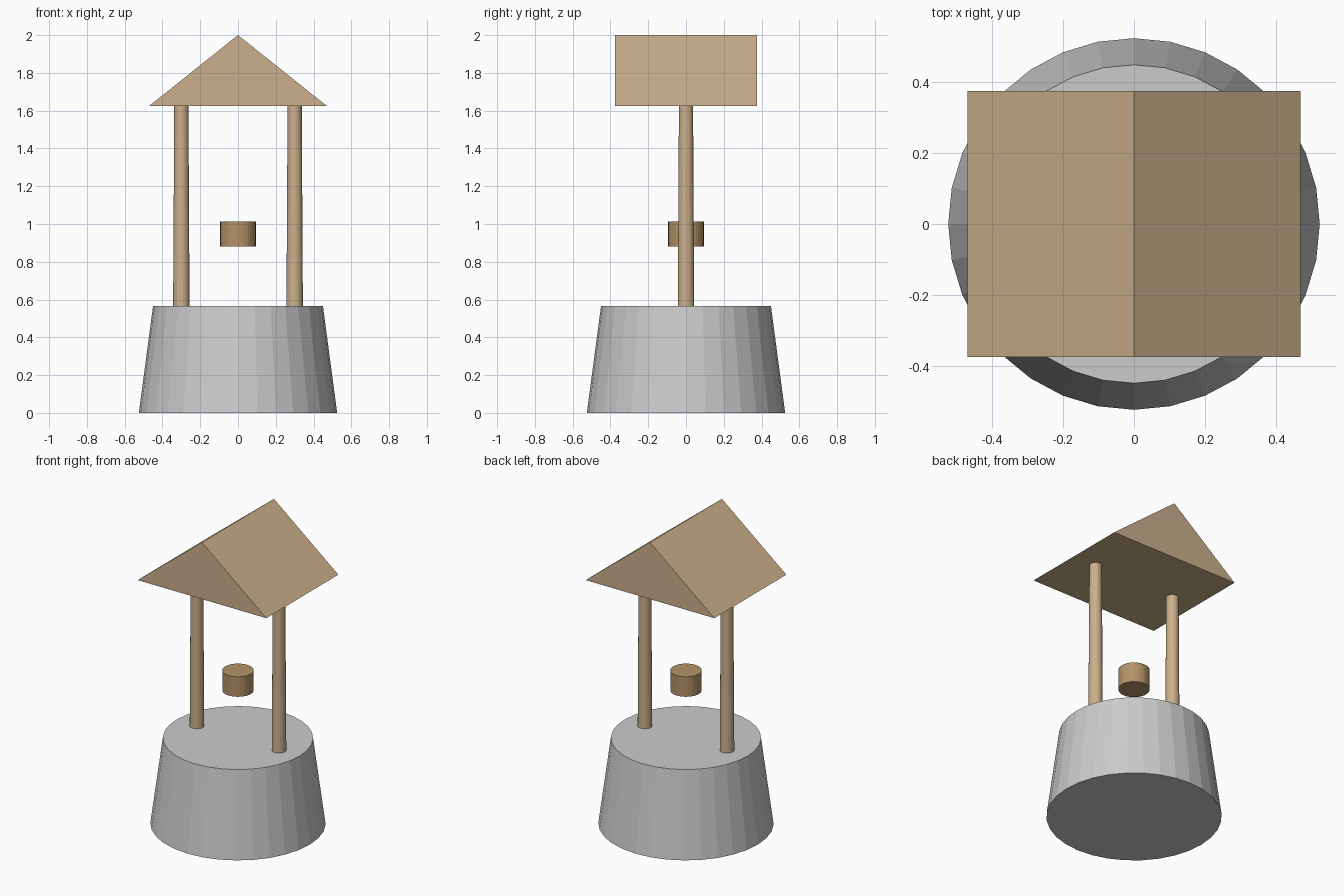
import bpy
import bmesh
from mathutils import Matrix

if "Cube" in bpy.data.objects:
    bpy.data.objects.remove(bpy.data.objects["Cube"])


def material(name, rgb):
    mat = bpy.data.materials.new(name)
    mat.diffuse_color = (*rgb, 1.0)
    mat.use_nodes = True
    mat.node_tree.nodes["Principled BSDF"].inputs["Base Color"].default_value = mat.diffuse_color
    return mat


def add_object(name, bm, mat=None):
    bmesh.ops.recalc_face_normals(bm, faces=bm.faces)
    mesh = bpy.data.meshes.new(name)
    bm.to_mesh(mesh)
    bm.free()
    if mat:
        mesh.materials.append(mat)
    obj = bpy.data.objects.new(name, mesh)
    bpy.context.collection.objects.link(obj)
    return obj


def tapered(name, r_bottom, r_top, z0, z1, x=0.0, sides=32, mat=None):
    """Capped, flat-shaded cylinder with different end radii."""
    bm = bmesh.new()
    bmesh.ops.create_cone(bm, cap_ends=True, segments=sides,
                          radius1=r_bottom, radius2=r_top, depth=z1 - z0,
                          matrix=Matrix.Translation((x, 0, (z0 + z1) / 2)))
    return add_object(name, bm, mat)


wood = material("wood", (0.60, 0.43, 0.26))
bucket_wood = material("bucket_wood", (0.46, 0.29, 0.14))

WELL_TOP, EAVES, RIDGE = 0.565, 1.625, 2.0

# Stone well base
tapered("well_base", 0.525, 0.45, 0.0, WELL_TOP)

# Two posts carrying the roof
for side, x in (("left", -0.30), ("right", 0.30)):
    tapered(side + "_post", 0.0435, 0.0375, WELL_TOP, EAVES, x, mat=wood)

# Hanging bucket
tapered("bucket", 0.094, 0.094, 0.88, 1.012, mat=bucket_wood)

# Gabled roof: triangle profile extruded front to back
bm = bmesh.new()
profile = [(-0.47, EAVES), (0.47, EAVES), (0.0, RIDGE)]
gable = bm.faces.new([bm.verts.new((x, -0.376, z)) for x, z in profile])
result = bmesh.ops.extrude_face_region(bm, geom=[gable], use_keep_orig=True)
bmesh.ops.translate(bm, vec=(0, 0.752, 0),
                    verts=[v for v in result["geom"] if isinstance(v, bmesh.types.BMVert)])
add_object("roof", bm, wood)
